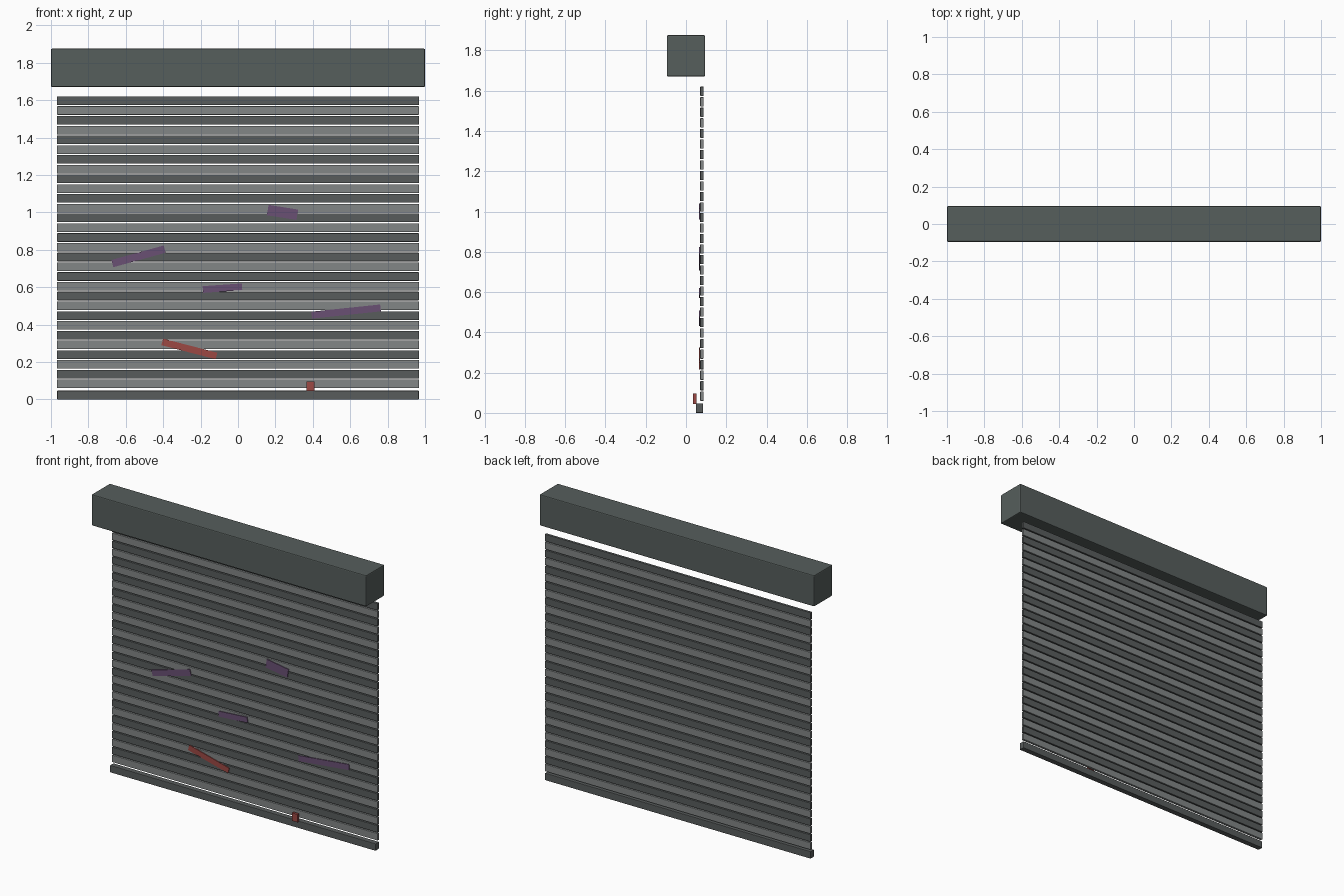
import bpy, bmesh, math
from mathutils import Matrix

if "Cube" in bpy.data.objects:
    bpy.data.objects.remove(bpy.data.objects["Cube"])


def material(name, srgb):
    m = bpy.data.materials.new(name)
    lin = [((c / 255 + 0.055) / 1.055) ** 2.4 for c in srgb]
    m.diffuse_color = (*lin, 1)
    m.use_nodes = True
    m.node_tree.nodes["Principled BSDF"].inputs["Base Color"].default_value = m.diffuse_color
    return m


HOUSING = material("housing grey", (86, 94, 92))
DARK = material("dark slat grey", (88, 92, 92))
LIGHT = material("light slat grey", (130, 134, 134))
PURPLE = material("purple paint", (106, 80, 116))
RED = material("red paint", (156, 72, 68))


def box(name, center, size, mat, angle=0, bevel=0):
    """Box with an optional tilt in the front plane and bevelled edges."""
    bm = bmesh.new()
    bmesh.ops.create_cube(bm, size=1, matrix=Matrix.Diagonal((*size, 1)))
    me = bpy.data.meshes.new(name)
    bm.to_mesh(me)
    bm.free()
    me.materials.append(mat)
    ob = bpy.data.objects.new(name, me)
    ob.location = center
    ob.rotation_euler.y = -math.radians(angle)
    bpy.context.collection.objects.link(ob)
    if bevel:
        mod = ob.modifiers.new("edge bevel", 'BEVEL')
        mod.width = bevel
        mod.segments = 2
    return ob


# Roller housing along the top
box("roller_housing", (0, 0, 1.773), (2, 0.19, 0.205), HOUSING, bevel=0.006)

# Curtain of alternating slats
for i in range(30):
    box(f"slat_{i + 1}", (0, 0.079, 0.083 + i * 0.0522), (1.934, 0.017, 0.046),
        DARK if i % 2 else LIGHT, bevel=0.002)

# Thicker bar at the foot, with a small lock on its front
box("bottom_bar", (0, 0.0675, 0.0235), (1.934, 0.036, 0.047), DARK, bevel=0.003)
box("lock", (0.388, 0.044, 0.07), (0.042, 0.017, 0.052), RED)

# Painted streaks: x, z, length, height, tilt, colour
streaks = [
    (-0.532, 0.765, 0.29, 0.040, 15.5, PURPLE),
    (0.238, 1.000, 0.16, 0.056, -9, PURPLE),
    (-0.083, 0.595, 0.21, 0.036, 4, PURPLE),
    (0.578, 0.470, 0.37, 0.037, 6, PURPLE),
    (-0.260, 0.270, 0.30, 0.036, -14.5, RED),
]
for n, (x, z, length, height, tilt, mat) in enumerate(streaks):
    box(f"paint_streak_{n + 1}", (x, 0.068, z), (length, 0.005, height), mat, angle=tilt)
